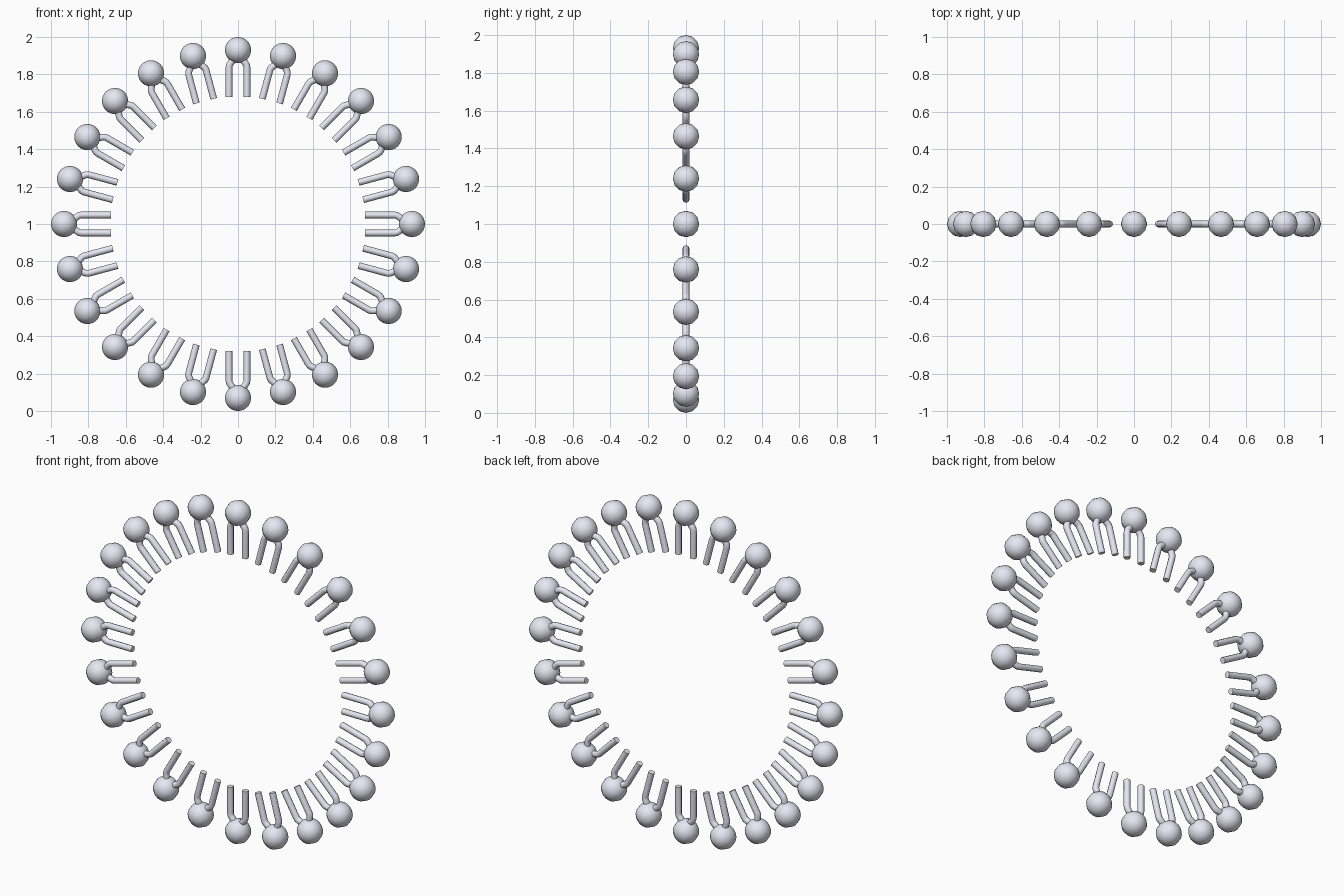
import bpy, math
from mathutils import Matrix

if "Cube" in bpy.data.objects:
    bpy.data.objects.remove(bpy.data.objects["Cube"])

COUNT = 24
CENTRE = Matrix.Translation((0, 0, 1))

# Pale lavender grey
pale = bpy.data.materials.new("pale_lavender")
pale.diffuse_color = (0.8, 0.8, 0.9, 1)
pale.use_nodes = True
pale.node_tree.nodes["Principled BSDF"].inputs["Base Color"].default_value = pale.diffuse_color

# Master head: ball with its poles on the y axis
bpy.ops.mesh.primitive_uv_sphere_add(segments=24, ring_count=6, radius=0.07)
head = bpy.context.object
head.data.transform(Matrix.Translation((0, 0, 0.93)) @ Matrix.Rotation(math.pi / 2, 4, 'X'))
bpy.ops.object.shade_smooth()
head_mesh = head.data
head_mesh.materials.append(pale)
bpy.data.objects.remove(head)

# Master tails: two round rods that bend in to the head
curve = bpy.data.curves.new("tail_path", 'CURVE')
curve.dimensions = '3D'
curve.bevel_depth = 0.018
curve.bevel_resolution = 2
curve.use_fill_caps = True
path = [(0.048, 0.68), (0.048, 0.838), (0.046, 0.849), (0.040, 0.859), (0.012, 0.895)]
for side in (-1, 1):
    spline = curve.splines.new('POLY')
    spline.points.add(len(path) - 1)
    for point, (x, z) in zip(spline.points, path):
        point.co = (side * x, 0, z, 1)
tails = bpy.data.objects.new("tail_pair", curve)
bpy.context.collection.objects.link(tails)
bpy.ops.object.select_all(action='DESELECT')
tails.select_set(True)
bpy.context.view_layer.objects.active = tails
bpy.ops.object.convert(target='MESH')
tails = bpy.context.object
bpy.ops.object.shade_smooth_by_angle(angle=math.radians(50))
tail_mesh = tails.data
tail_mesh.materials.clear()
tail_mesh.materials.append(pale)
bpy.data.objects.remove(tails)

# Ring of heads and tail pairs around the centre
for i in range(COUNT):
    turn = CENTRE @ Matrix.Rotation(math.tau * i / COUNT, 4, 'Y')
    for name, mesh in (("head", head_mesh), ("tail_pair", tail_mesh)):
        part = bpy.data.objects.new(f"{name}_{i + 1}", mesh)
        part.matrix_world = turn
        bpy.context.collection.objects.link(part)
